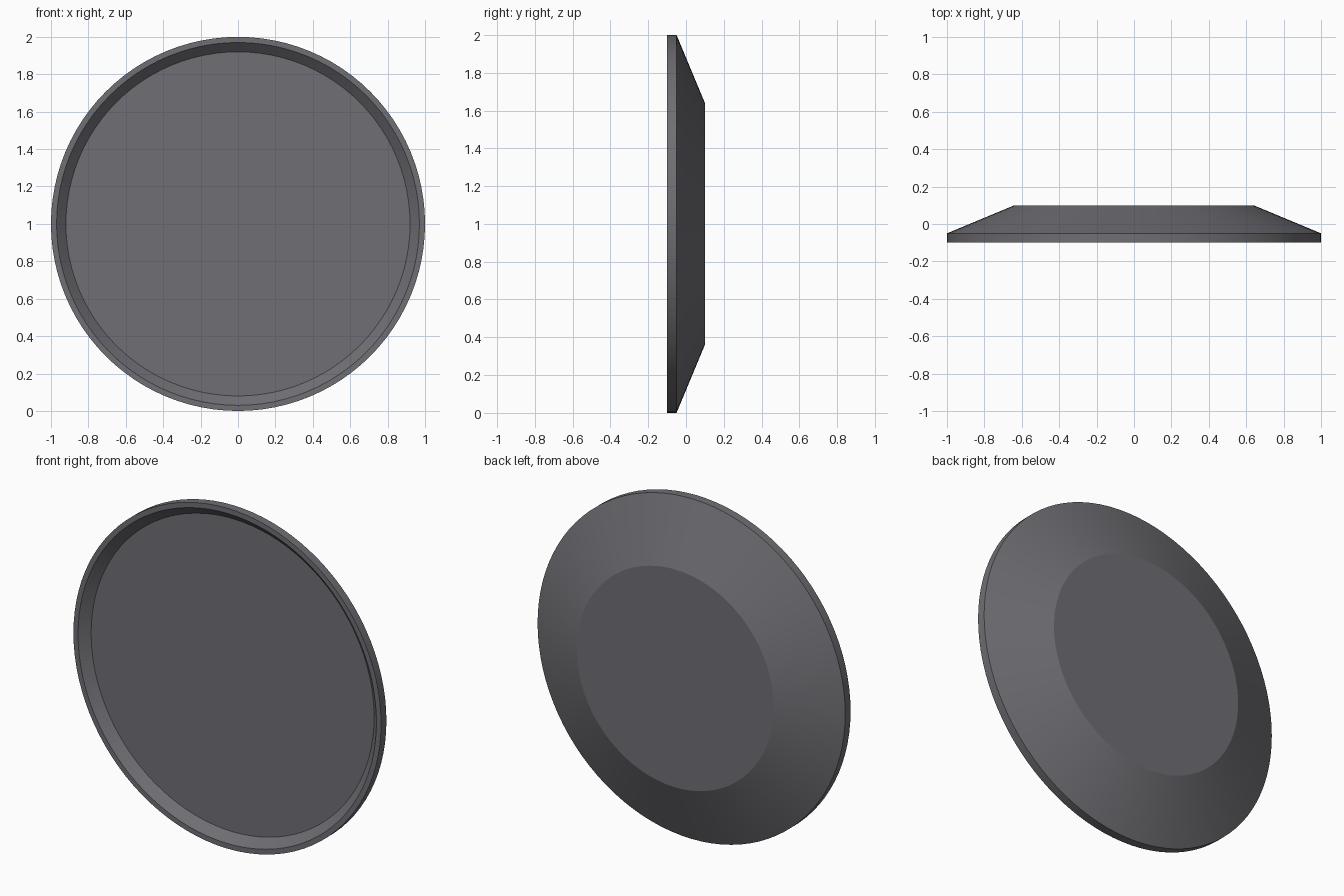
import bpy, bmesh, math
from mathutils import Matrix, Vector

cube = bpy.data.objects.get("Cube")
if cube:
    bpy.data.objects.remove(cube, do_unlink=True)

# Dark grey finish
grey = bpy.data.materials.new("dark_grey")
grey.use_nodes = True
colour = (0.16, 0.158, 0.175, 1)
grey.diffuse_color = colour
grey.node_tree.nodes["Principled BSDF"].inputs["Base Color"].default_value = colour

SEGMENTS = 96
# Dish cross-section (radius, y): recessed floor, lip, rim, cone, flat back
profile = [(0.92, -0.05), (0.97, -0.1), (1.0, -0.1), (1.0, -0.05), (0.64, 0.1)]

bm = bmesh.new()
rings = []
for radius, y in profile:
    ring = []
    for i in range(SEGMENTS):
        a = math.tau * i / SEGMENTS
        ring.append(bm.verts.new((radius * math.cos(a), y, 1 + radius * math.sin(a))))
    rings.append(ring)

# Side bands between neighbouring rings
for inner, outer in zip(rings, rings[1:]):
    for i in range(SEGMENTS):
        j = (i + 1) % SEGMENTS
        bm.faces.new((inner[i], inner[j], outer[j], outer[i]))

# Front floor and back cap
bm.faces.new(rings[0])
bm.faces.new(rings[-1])
bmesh.ops.recalc_face_normals(bm, faces=bm.faces)

mesh = bpy.data.meshes.new("round_dish")
bm.to_mesh(mesh)
bm.free()
mesh.materials.append(grey)
dish = bpy.data.objects.new("round_dish", mesh)
bpy.context.collection.objects.link(dish)

# Smooth around the dish, crisp at the profile corners
bpy.ops.object.select_all(action="DESELECT")
dish.select_set(True)
bpy.context.view_layer.objects.active = dish
bpy.ops.object.shade_smooth_by_angle(angle=math.radians(20))
